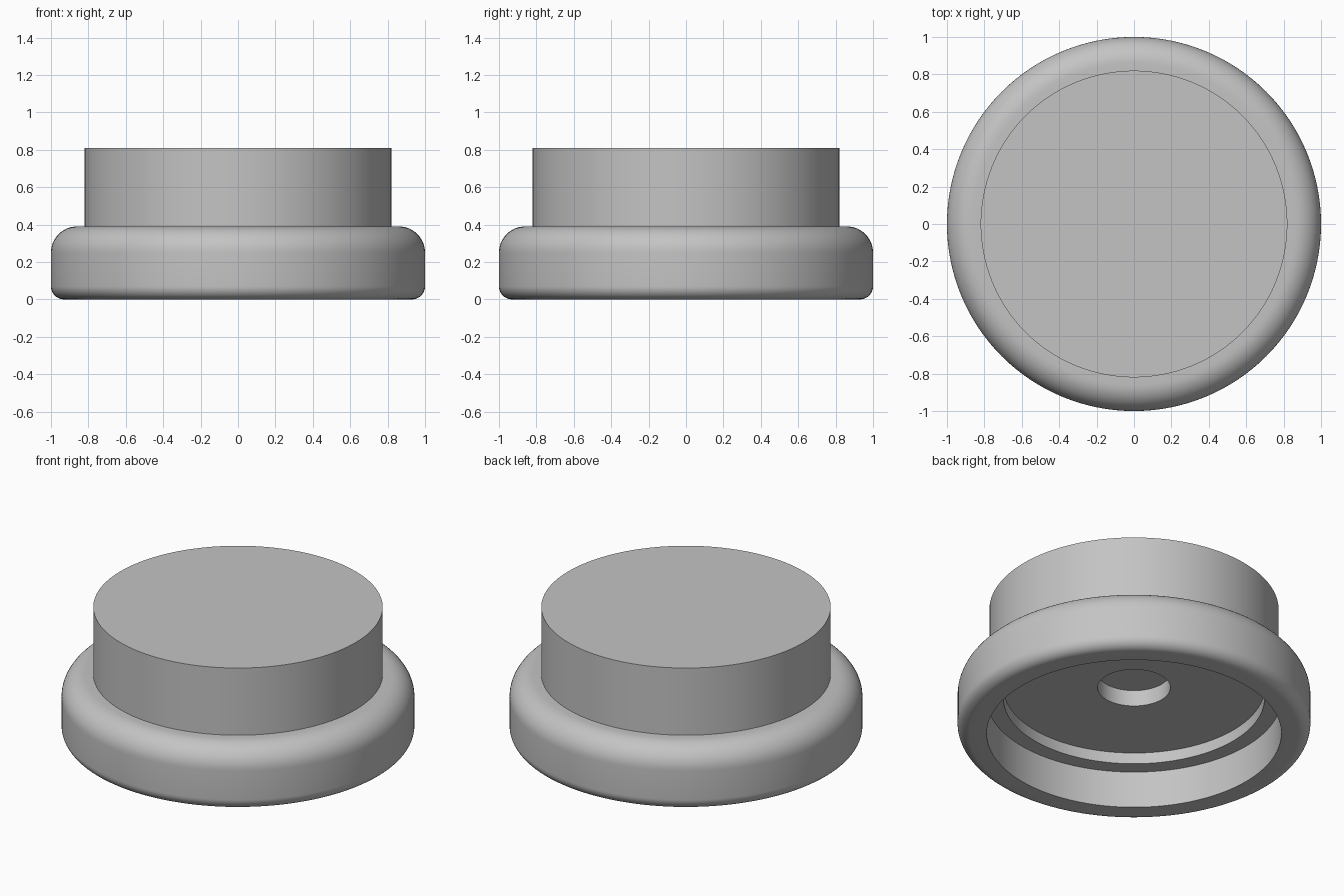
import bpy
import bmesh
from math import cos, sin, pi, radians

cube = bpy.data.objects.get("Cube")
if cube:
    bpy.data.objects.remove(cube, do_unlink=True)

SEGMENTS = 128

grey = bpy.data.materials.new("plain grey")
grey.use_nodes = True
colour = (0.55, 0.55, 0.55, 1)
grey.diffuse_color = colour
grey.node_tree.nodes["Principled BSDF"].inputs["Base Color"].default_value = colour


def fillet(cx, cz, radius, start, end, steps=12):
    """Arc points (radius, height) of a rounded profile corner."""
    angles = [radians(start + (end - start) * i / steps) for i in range(steps + 1)]
    return [(cx + radius * cos(a), cz + radius * sin(a)) for a in angles]


def lathe(name, profile, material):
    """Turn an open profile around z and close both ends with flat discs."""
    bm = bmesh.new()
    rings = []
    for r, z in profile:
        rings.append([bm.verts.new((r * cos(2 * pi * i / SEGMENTS),
                                    r * sin(2 * pi * i / SEGMENTS), z))
                      for i in range(SEGMENTS)])
    for a, b in zip(rings, rings[1:]):
        for i in range(SEGMENTS):
            j = (i + 1) % SEGMENTS
            bm.faces.new((a[i], a[j], b[j], b[i]))
    bm.faces.new(rings[0])
    bm.faces.new(rings[-1])
    bmesh.ops.recalc_face_normals(bm, faces=bm.faces)
    mesh = bpy.data.meshes.new(name)
    bm.to_mesh(mesh)
    bm.free()
    mesh.materials.append(material)
    obj = bpy.data.objects.new(name, mesh)
    bpy.context.collection.objects.link(obj)
    bpy.ops.object.select_all(action="DESELECT")
    obj.select_set(True)
    bpy.context.view_layer.objects.active = obj
    bpy.ops.object.shade_smooth_by_angle(angle=radians(30))
    return obj


# Upper drum, down to the flange
drum = [(0.82, 0.81), (0.82, 0.39)]
# Flange with a large upper and a small lower rounding
flange = fillet(0.86, 0.25, 0.14, 90, 0) + fillet(0.93, 0.07, 0.07, 0, -90)
# Stepped recess and blind centre hole in the underside
recess = [(0.835, 0), (0.835, 0.23), (0.74, 0.23), (0.74, 0.30),
          (0.206, 0.30), (0.206, 0.40)]

lathe("stepped_round_cap", drum + flange + recess, grey)
